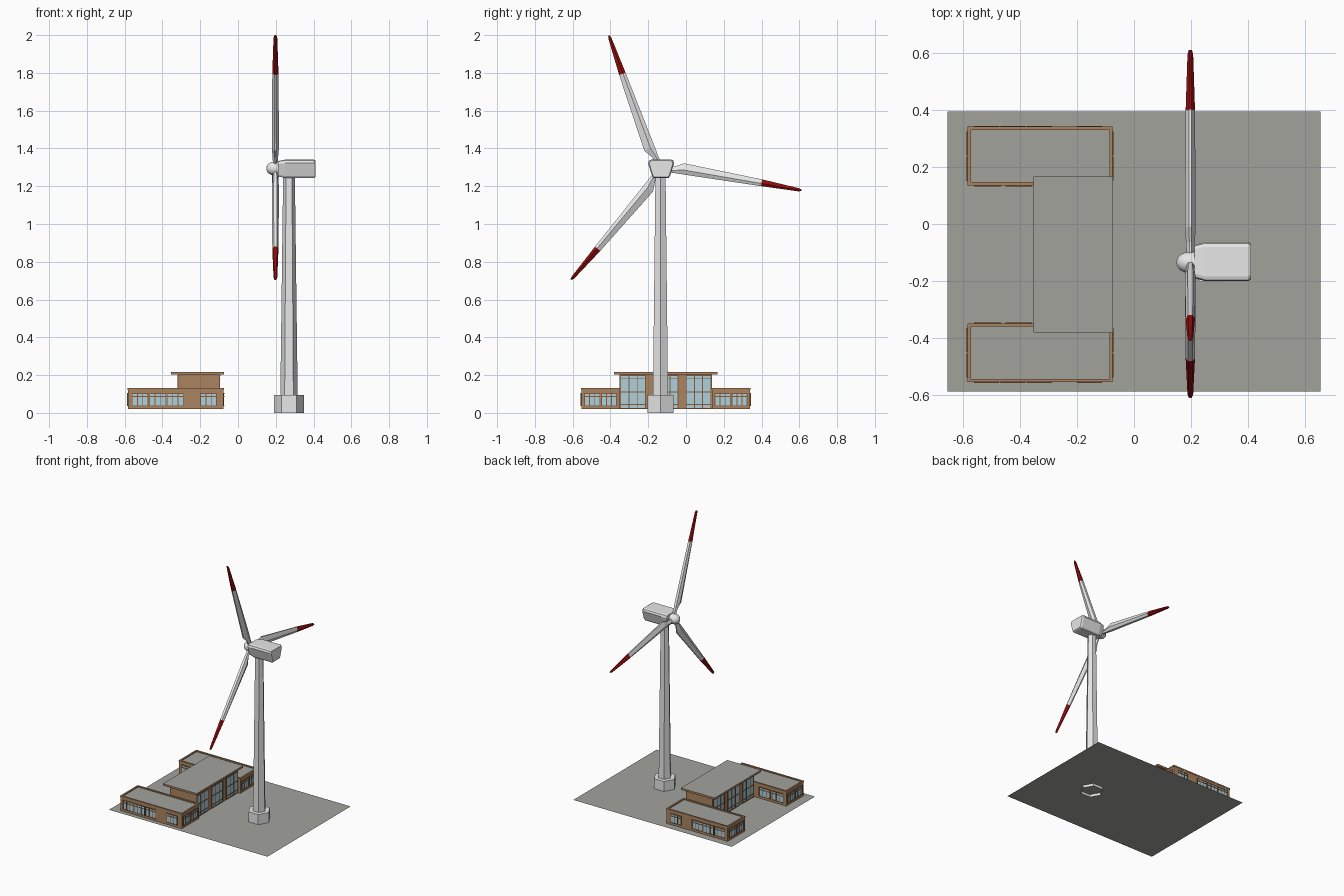
import bpy, bmesh
from math import sin, cos, pi, radians

if "Cube" in bpy.data.objects:
    bpy.data.objects.remove(bpy.data.objects["Cube"])


def mat(name, r, g, b):
    m = bpy.data.materials.new(name)
    m.diffuse_color = (r, g, b, 1)
    m.use_nodes = True
    m.node_tree.nodes["Principled BSDF"].inputs["Base Color"].default_value = m.diffuse_color
    return m


WHITE = mat("tower_white", .81, .81, .81)
RED = mat("tip_red", .31, .004, .004)
GREY = mat("concrete_grey", .36, .365, .335)
BRICK = mat("brick_brown", .41, .23, .117)
GLASS = mat("window_blue", .43, .63, .70)
FRAME = mat("frame_brown", .24, .1, .04)


def finish(name, bm, mats):
    bmesh.ops.recalc_face_normals(bm, faces=bm.faces)
    me = bpy.data.meshes.new(name)
    bm.to_mesh(me)
    bm.free()
    for m in mats:
        me.materials.append(m)
    ob = bpy.data.objects.new(name, me)
    bpy.context.collection.objects.link(ob)
    return ob


def loft(name, rings, mats, caps=(True, True), red_from=None):
    """Skin a list of rings; segments from index red_from on use material 1."""
    bm = bmesh.new()
    vs = [[bm.verts.new(p) for p in ring] for ring in rings]
    n = len(rings[0])
    for s, (a, b) in enumerate(zip(vs, vs[1:])):
        for i in range(n):
            f = bm.faces.new((a[i], a[(i + 1) % n], b[(i + 1) % n], b[i]))
            f.material_index = int(red_from is not None and s >= red_from)
    for use, ring in zip(caps, (vs[0], vs[-1])):
        if use:
            f = bm.faces.new(ring)
            f.material_index = int(red_from is not None and ring is vs[-1])
    return finish(name, bm, mats)


def add_box(bm, x0, x1, y0, y1, z0, z1, mi=0, top=None, bottom=True):
    """Box with an optional different material on top, or no bottom face."""
    v = [bm.verts.new((x, y, z)) for z in (z0, z1)
         for x, y in ((x0, y0), (x1, y0), (x1, y1), (x0, y1))]
    quads = [(4, 5, 6, 7), (0, 1, 5, 4), (1, 2, 6, 5), (2, 3, 7, 6), (3, 0, 4, 7)]
    if bottom:
        quads.append((3, 2, 1, 0))
    for k, q in enumerate(quads):
        f = bm.faces.new([v[i] for i in q])
        f.material_index = top if k == 0 and top is not None else mi


def add_window(bm, axis, pos, side, u0, u1, z0, z1, cols, rows, w=.004):
    """Glass plate with frame bars, on a wall at axis=pos facing side."""
    def plate(a0, a1, b0, b1, depth, mi):
        d0, d1 = sorted((pos - side * .002, pos + side * depth))
        if axis == "x":
            add_box(bm, d0, d1, a0, a1, b0, b1, mi)
        else:
            add_box(bm, a0, a1, d0, d1, b0, b1, mi)
    plate(u0, u1, z0, z1, .002, 0)
    for i in range(cols + 1):
        c = u0 + (u1 - u0) * i / cols
        plate(c - w / 2, c + w / 2, z0, z1, .004, 1)
    for t in rows:
        c = z0 + (z1 - z0) * t
        plate(u0 - w / 2, u1 + w / 2, c - w / 2, c + w / 2, .005, 1)


CY, CZ, RX = -.135, 1.294, .198   # rotor centre
TX = .27                          # tower axis
GZ = .02                          # ground level

# Ground sheet
bm = bmesh.new()
bm.faces.new([bm.verts.new(p) for p in
              ((-.655, -.588, GZ), (.655, -.588, GZ), (.655, .395, GZ), (-.655, .395, GZ))])
finish("ground_slab", bm, [GREY])


# Hexagonal foundation and tapered tower
def hexagon(r, z):
    return [(TX + r * cos(i * pi / 3), CY + r * sin(i * pi / 3), z) for i in range(6)]


loft("tower_base", [hexagon(.079, 0), hexagon(.079, .095)], [WHITE], (False, True))
loft("tower", [hexagon(.046, .09), hexagon(.031, 1.26)], [WHITE])

# Nacelle: chamfered trapezoid section, narrowing at both ends
section = [(-.04, -.05), (.04, -.05), (.048, -.04), (.069, .028),
           (.064, .043), (.052, .047), (-.052, .047), (-.064, .043), (-.069, .028), (-.048, -.04)]
loft("nacelle", [[(x, CY + .003 + y * s, CZ + z * s) for y, z in section]
                 for x, s in ((.212, .84), (.25, 1), (.402, 1), (.411, .9))], [WHITE])

# Rounded hub
hub = loft("hub", [[(x, CY + r * cos(i * pi / 8), CZ + r * sin(i * pi / 8)) for i in range(16)]
                   for x, r in ((.15, .006), (.154, .017), (.164, .028), (.179, .035),
                                (.199, .037), (.226, .035))], [WHITE])
bpy.context.view_layer.objects.active = hub
hub.select_set(True)
bpy.ops.object.shade_smooth_by_angle(angle=radians(40))

# Blades: radius, leading edge, trailing edge, thickness
STATIONS = ((.02, -.013, .015, .026), (.07, -.013, .02, .03), (.12, -.013, .046, .038),
            (.54, -.011, .025, .033), (.74, -.008, .009, .02), (.755, -.004, .004, .012))
for k in range(3):
    a = radians(111.2 + 120 * k)
    rings = []
    for r, le, te, t in STATIONS:
        ridge = le + (te - le) * .4
        prof = ((le, -.25), (ridge, -.5), (te, -.12), (te, .12), (ridge, .5), (le, .25))
        rings.append([(RX + h * t, CY + r * cos(a) - p * sin(a), CZ + r * sin(a) + p * cos(a))
                      for p, h in prof])
    loft(f"blade_{k + 1}", rings, [WHITE, RED], red_from=3)

# Two low wings with a parapet around a sunken roof
MID = -.107                       # symmetry line of the building in y
WX0, WX1 = -.583, -.077
for side, name in ((-1, "south"), (1, "north")):
    inner, outer = MID + side * .244, MID + side * .447
    y0, y1 = sorted((inner, outer))
    bm = bmesh.new()
    add_box(bm, WX0, WX1, y0, y1, GZ, .125, top=1, bottom=False)
    finish(name + "_wing", bm, [BRICK, GREY])

    bm = bmesh.new()
    p, e = .01, .002              # parapet width and overhang
    for a, b in ((y0 - e, y0 + p), (y1 - p, y1 + e)):
        add_box(bm, WX0 - e, WX1 + e, a, b, .122, .132)
    for a, b in ((WX0 - e, WX0 + p), (WX1 - p, WX1 + e)):
        add_box(bm, a, b, y0 + p, y1 - p, .122, .132)
    finish(name + "_parapet", bm, [BRICK])

    bm = bmesh.new()
    bars = (0, .75, 1)
    for u in (-.56, -.467, -.374, -.198):
        add_window(bm, "y", outer, side, u, u + .084, .038, .103, 3, bars)
    for u in (-.56, -.45):
        add_window(bm, "y", inner, -side, u, u + .09, .038, .103, 3, bars)
    for x, s in ((WX0, -1), (WX1, 1)):
        for u in (y0 + .017, y0 + .106):
            add_window(bm, "x", x, s, u, u + .08, .038, .103, 3, bars)
    finish(name + "_wing_windows", bm, [GLASS, FRAME])

# Tall central hall with glazed east and west walls
HX0, HX1 = -.316, -.098
bm = bmesh.new()
add_box(bm, HX0, HX1, MID - .244, MID + .244, GZ, .203, bottom=False)
finish("hall", bm, [BRICK])
bm = bmesh.new()
for x, s in ((HX0, -1), (HX1, 1)):
    for c in (-.173, 0, .173):
        add_window(bm, "x", x, s, MID + c - .065, MID + c + .065, .024, .198, 3, (0, .12, .5, .9, 1))
finish("hall_windows", bm, [GLASS, FRAME])

# Overhanging hall roof, grey on top
bm = bmesh.new()
add_box(bm, -.354, -.074, MID - .274, MID + .274, .203, .217, top=1)
finish("hall_roof", bm, [BRICK, GREY])
